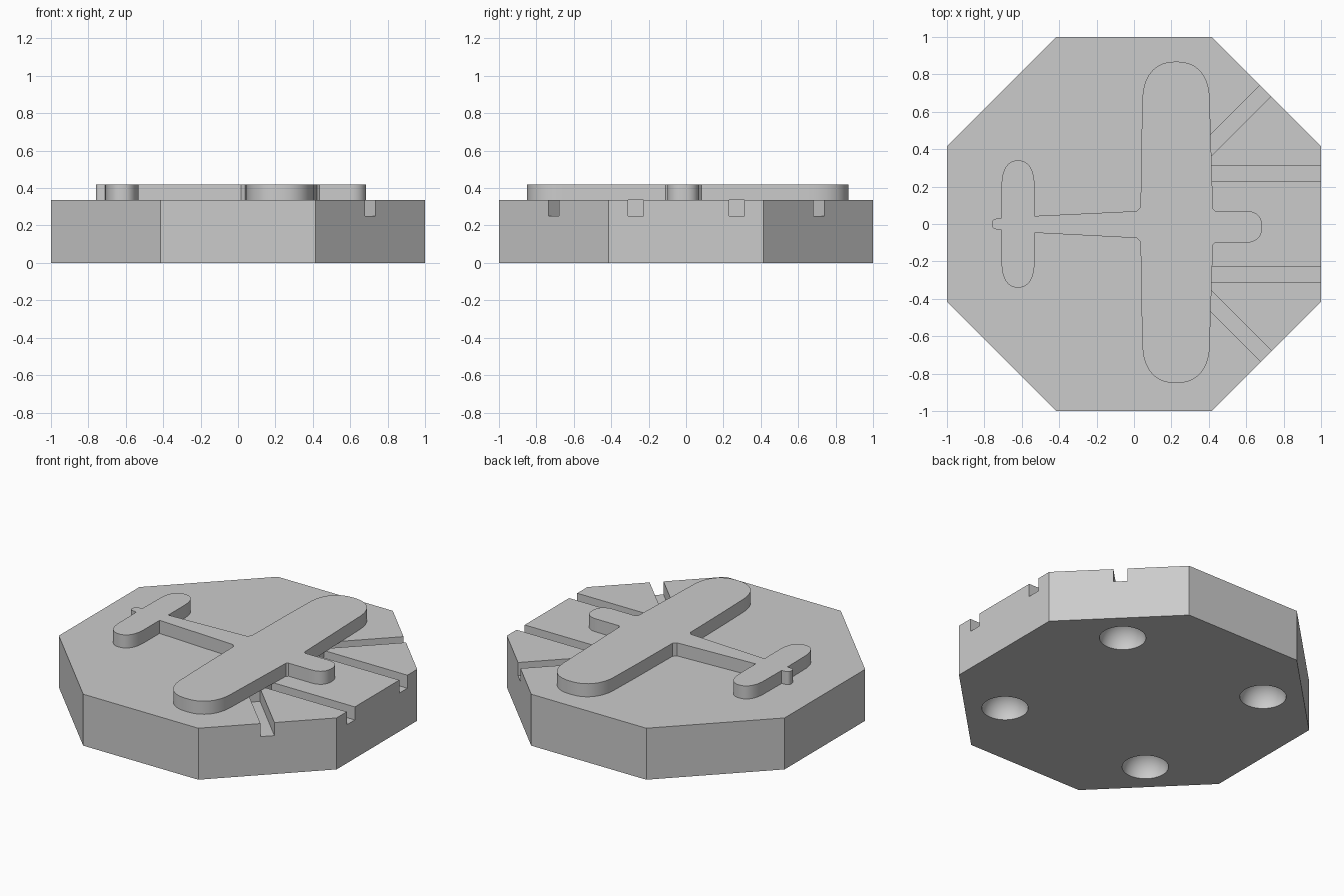
import bpy
import bmesh
from math import cos, sin, pi, radians, copysign
from mathutils import Matrix, Vector

if "Cube" in bpy.data.objects:
    bpy.data.objects.remove(bpy.data.objects["Cube"])

BASE_TOP, PLANE_TOP = 0.335, 0.42
GROOVE_FLOOR, GROOVE_WIDTH = 0.25, 0.083

grey = bpy.data.materials.new("plain grey")
grey.use_nodes = True
grey.diffuse_color = (0.6, 0.6, 0.6, 1)
grey.node_tree.nodes["Principled BSDF"].inputs["Base Color"].default_value = grey.diffuse_color


def add_object(name, bm):
    bmesh.ops.recalc_face_normals(bm, faces=bm.faces)
    mesh = bpy.data.meshes.new(name)
    bm.to_mesh(mesh)
    bm.free()
    mesh.materials.append(grey)
    obj = bpy.data.objects.new(name, mesh)
    bpy.context.collection.objects.link(obj)
    return obj


def prism(name, outline, bottom, top):
    bm = bmesh.new()
    face = bm.faces.new([bm.verts.new((x, y, bottom)) for x, y in outline])
    grown = bmesh.ops.extrude_face_region(bm, geom=[face])["geom"]
    moved = [v for v in grown if isinstance(v, bmesh.types.BMVert)]
    bmesh.ops.translate(bm, verts=moved, vec=(0, 0, top - bottom))
    return add_object(name, bm)


def arc(cx, cy, rx, ry, start, end, steps=24, power=1.0):
    """Points on an ellipse; a power below one squares it off."""
    points = []
    for i in range(steps + 1):
        a = radians(start + (end - start) * i / steps)
        c, s = cos(a), sin(a)
        points.append((cx + rx * copysign(abs(c) ** power, c),
                       cy + ry * copysign(abs(s) ** power, s)))
    return points


def cut(target, cutter):
    cutter.hide_render = True
    mod = target.modifiers.new("cut", 'BOOLEAN')
    mod.operation, mod.solver, mod.object = 'DIFFERENCE', 'EXACT', cutter
    bpy.context.view_layer.objects.active = target
    bpy.ops.object.modifier_apply(modifier=mod.name)
    bpy.data.objects.remove(cutter)


def smooth(obj):
    bpy.ops.object.select_all(action='DESELECT')
    obj.select_set(True)
    bpy.context.view_layer.objects.active = obj
    bpy.ops.object.shade_smooth_by_angle(angle=radians(30))


# Octagonal base
corner = 1 / cos(pi / 8)
base = prism("octagon_base", [(corner * cos(pi / 8 + i * pi / 4), corner * sin(pi / 8 + i * pi / 4))
                              for i in range(8)], 0, BASE_TOP)

# Grooves fanning out ahead of the wings: start point and heading
for x, y, heading in ((0.4, 0.272, 0), (0.4, -0.268, 0), (0.4, 0.41, 45), (0.4, -0.4, -45)):
    along = Vector((cos(radians(heading)), sin(radians(heading))))
    side = along.orthogonal() * GROOVE_WIDTH / 2
    start = Vector((x, y))
    # slanted grooves begin a little further back, beneath the wing
    near, far = start - along * (0.05 if heading else 0), start + along * 0.9
    cut(base, prism("groove_cutter", [near - side, far - side, far + side, near + side],
                    GROOVE_FLOOR, BASE_TOP + 0.1))

# Round sockets in the underside
for sx in (-1, 1):
    for sy in (-1, 1):
        bm = bmesh.new()
        bmesh.ops.create_uvsphere(bm, u_segments=40, v_segments=20, radius=0.137,
                                  matrix=Matrix.Translation((0.54 * sx, 0.54 * sy, 0.001)))
        cut(base, add_object("socket_cutter", bm))
smooth(base)

# Raised aeroplane outline, counter-clockwise from the nose
outline = arc(0.595, -0.015, 0.09, 0.085, -90, 90, power=0.85)
outline += [(0.435, 0.07), (0.422, 0.082)]
outline += arc(0.225, 0.65, 0.18, 0.218, 0, 180, 32, 0.85)
outline += [(0.04, 0.45), (0.035, 0.09), (0.015, 0.069), (-0.532, 0.043)]
outline += arc(-0.62, 0.2, 0.088, 0.14, 0, 180, power=0.85)
outline += [(-0.71, 0.03)]
outline += arc(-0.738, 0, 0.022, 0.028, 90, 270, 8, 0.85)
outline += [(-0.71, -0.03)]
outline += arc(-0.62, -0.2, 0.088, 0.14, 180, 360, power=0.85)
outline += [(-0.532, -0.047), (0.015, -0.075), (0.035, -0.095), (0.04, -0.44)]
outline += arc(0.225, -0.632, 0.18, 0.218, 180, 360, 32, 0.85)
outline += [(0.422, -0.11), (0.435, -0.1)]
aeroplane = prism("aeroplane_relief", outline, BASE_TOP, PLANE_TOP)
smooth(aeroplane)
